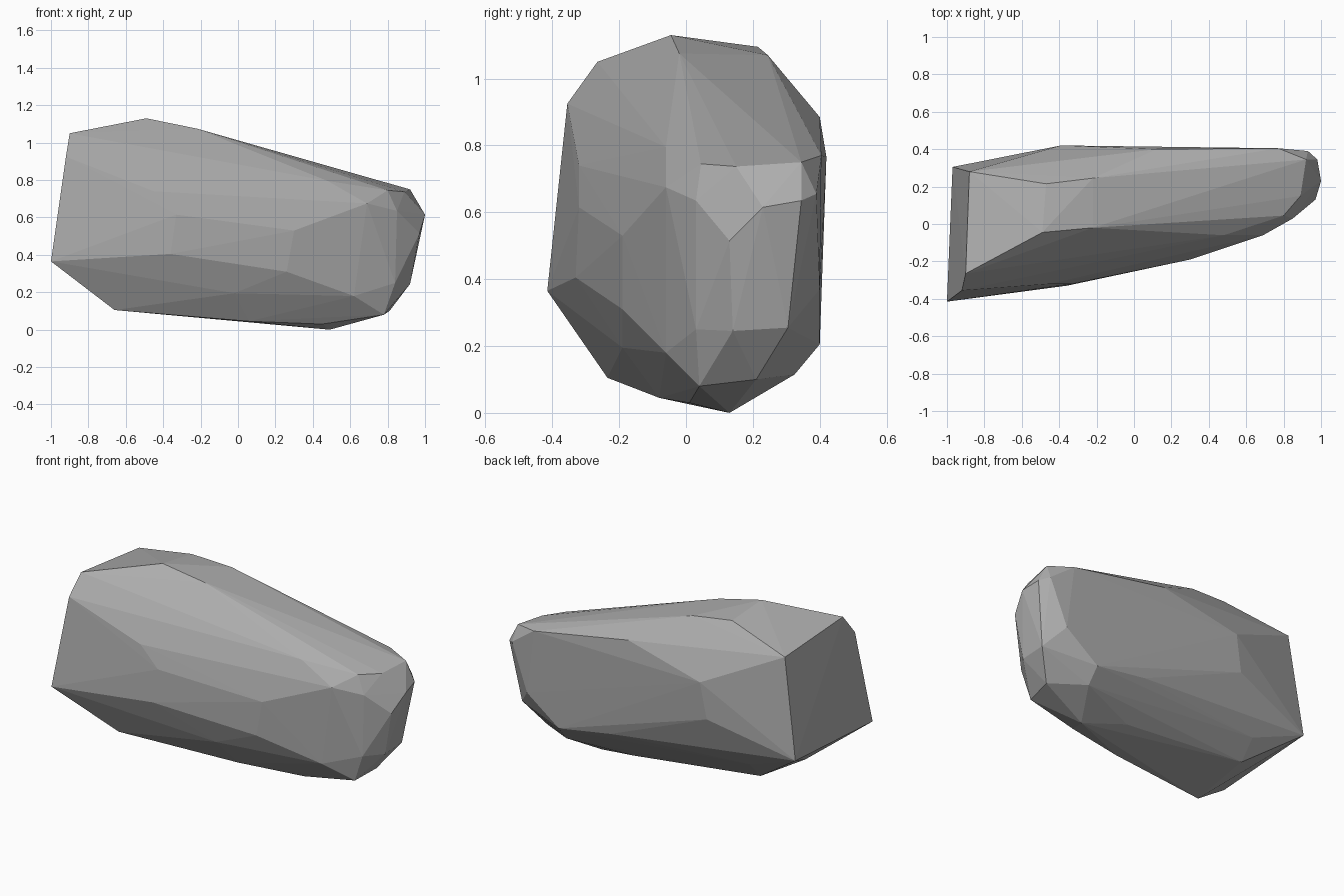
import bpy
import bmesh

# Corner points of the chiselled boulder, grouped by region
crown = [(-.92, -.355, .925), (-.9, -.265, 1.05), (-.49, -.045, 1.13), (-.22, -.02, 1.075),
         (-.47, .215, 1.095), (-.22, .245, 1.07), (-.88, .28, 1.0)]
front = [(-1, -.415, .365), (-.45, -.32, .74), (-.33, -.32, .615), (-.36, -.33, .405),
         (-.52, -.32, .325), (.3, -.19, .53), (.26, -.19, .31), (.69, -.06, .675),
         (.48, -.06, .795), (-.02, -.19, .195), (.62, -.06, .18)]
nose = [(.8, .045, .745), (.89, .15, .737), (.92, .345, .75), (.85, .03, .635),
        (.97, .13, .515), (1, .23, .615), (.98, .345, .635), (.93, .39, .655),
        (.84, .03, .25), (.92, .14, .245), (.92, .305, .255)]
back = [(.77, .405, .77), (.12, .4, .885), (-.39, .42, .765), (-.43, .41, .54),
        (-.97, .305, .385), (-.63, .27, .26), (.25, .39, .26), (.6, .4, .205), (.82, .4, .37)]
base = [(-.66, -.235, .105), (-.635, .17, .15), (.22, .2, .06), (.49, .13, 0),
        (.45, .01, .03), (.06, -.08, .045), (.78, .04, .08), (.81, .21, .1), (.6, .325, .115)]

# Wrap the corners in a convex skin
bm = bmesh.new()
for region in (crown, front, nose, back, base):
    for p in region:
        bm.verts.new(p)
bmesh.ops.convex_hull(bm, input=bm.verts[:])
bmesh.ops.delete(bm, geom=[v for v in bm.verts if not v.link_faces], context='VERTS')
bmesh.ops.recalc_face_normals(bm, faces=bm.faces[:])

mesh = bpy.data.meshes.new("boulder")
bm.to_mesh(mesh)
bm.free()
boulder = bpy.data.objects.new("boulder", mesh)
bpy.context.collection.objects.link(boulder)

# Plain grey stone
stone = bpy.data.materials.new("grey stone")
stone.diffuse_color = (.42, .42, .42, 1)
mesh.materials.append(stone)
